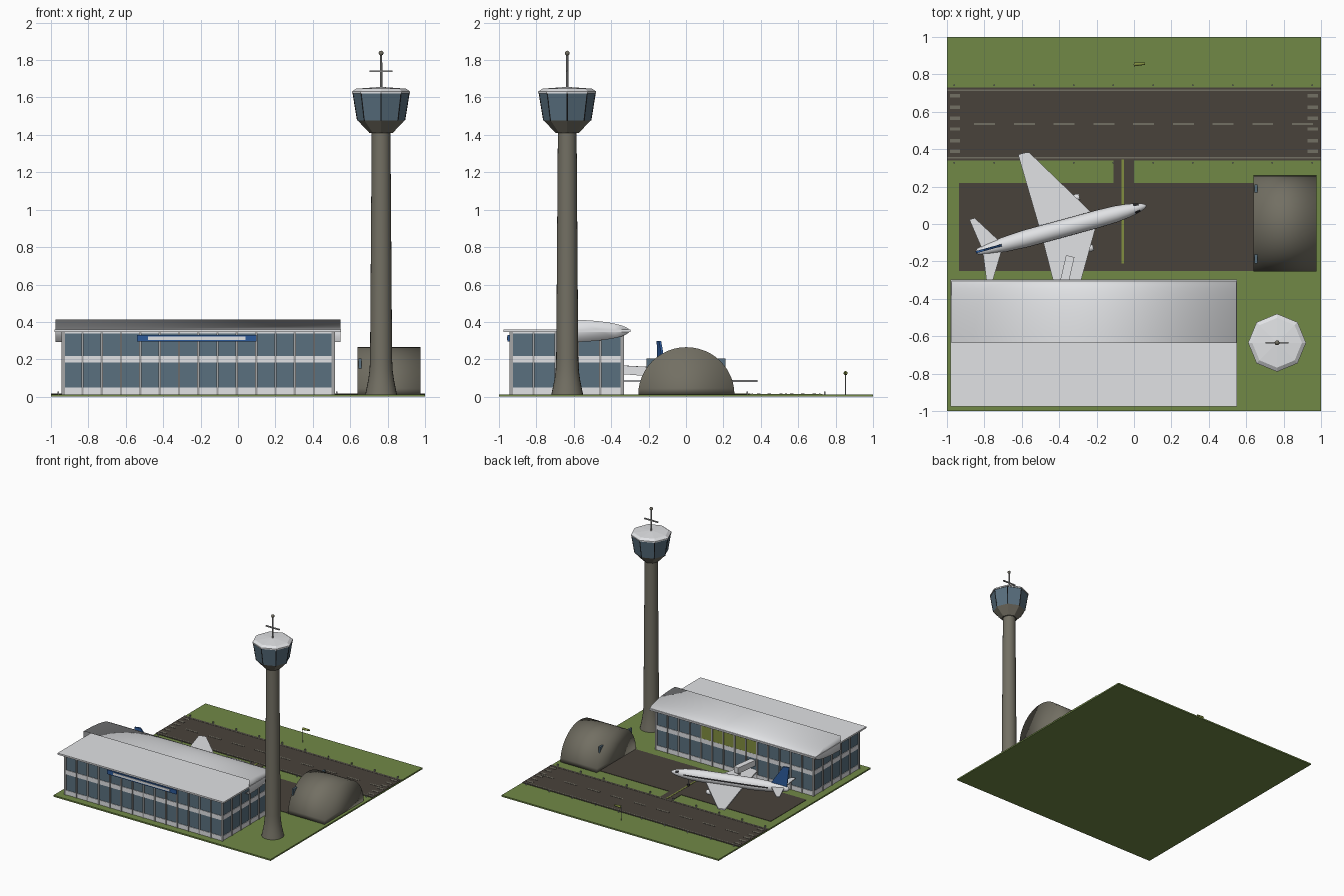
import bpy, bmesh, math
from mathutils import Matrix, Vector

cube = bpy.data.objects.get("Cube")
if cube:
    bpy.data.objects.remove(cube)


def material(name, *rgb):
    m = bpy.data.materials.new(name)
    m.use_nodes = True
    m.diffuse_color = (*rgb, 1)
    m.node_tree.nodes["Principled BSDF"].inputs["Base Color"].default_value = (*rgb, 1)
    return m


grass = material("grass", .165, .25, .062)
asphalt = material("asphalt", .066, .055, .044)
concrete = material("concrete", .17, .16, .125)
glass = material("glass", .1, .16, .21)
white = material("white", .75, .76, .78)
grey = material("grey", .38, .38, .38)
blue = material("blue", .025, .1, .32)
olive = material("olive yellow", .22, .27, .05)
dark = material("dark", .02, .02, .022)


def finish(name, bm, mats, smooth=None, matrix=None):
    """Turn a bmesh into an object; smooth is the sharp-edge angle in degrees."""
    if matrix:
        bm.transform(matrix)
    me = bpy.data.meshes.new(name)
    bm.to_mesh(me)
    bm.free()
    for m in mats if isinstance(mats, list) else [mats]:
        me.materials.append(m)
    if smooth:
        me.polygons.foreach_set("use_smooth", [True] * len(me.polygons))
        if smooth < 180:
            me.set_sharp_from_angle(angle=math.radians(smooth))
    ob = bpy.data.objects.new(name, me)
    bpy.context.scene.collection.objects.link(ob)
    return ob


def boxes(name, items, mat, matrix=None):
    """One object from many (x0, x1, y0, y1, z0, z1) boxes."""
    bm = bmesh.new()
    for x0, x1, y0, y1, z0, z1 in items:
        m = Matrix.Translation(((x0 + x1) / 2, (y0 + y1) / 2, (z0 + z1) / 2))
        bmesh.ops.create_cube(bm, size=1, matrix=m @ Matrix.Diagonal((x1 - x0, y1 - y0, z1 - z0, 1)))
    return finish(name, bm, mat, None, matrix)


def extrude(name, outline, vec, mat, smooth=None, matrix=None, open_if=None):
    bm = bmesh.new()
    f = bm.faces.new([bm.verts.new(p) for p in outline])
    r = bmesh.ops.extrude_face_region(bm, geom=[f], use_keep_orig=True)
    bmesh.ops.translate(bm, vec=vec, verts=[v for v in r["geom"] if isinstance(v, bmesh.types.BMVert)])
    bmesh.ops.recalc_face_normals(bm, faces=bm.faces)
    if open_if:
        bmesh.ops.delete(bm, geom=[f for f in bm.faces if open_if(f)], context="FACES")
    return finish(name, bm, mat, smooth, matrix)


def lathe(name, profile, sides, mats, smooth=None, matrix=None, rule=None):
    """Rings of (height, radius) around local z, capped at both ends."""
    bm = bmesh.new()
    rings = [[bm.verts.new((r * math.cos(a), r * math.sin(a), h))
              for a in (2 * math.pi * i / sides for i in range(sides))] for h, r in profile]
    for a, b in zip(rings, rings[1:]):
        for i in range(sides):
            j = (i + 1) % sides
            bm.faces.new((a[i], a[j], b[j], b[i]))
    bm.faces.new(rings[0][::-1])
    bm.faces.new(rings[-1])
    if rule:
        for f in bm.faces:
            f.material_index = rule(f.calc_center_median())
    return finish(name, bm, mats, smooth, matrix)


def at(x, y, z=0):
    return Matrix.Translation((x, y, z))


# Ground, runway and apron
G = .012
boxes("ground", [(-1, 1, -1, 1, 0, G)], grass)
boxes("runway", [(-1, 1, .34, .73, G, G + .003)], asphalt)
boxes("apron", [(-.935, .64, -.25, .22, G, G + .003), (-.11, 0, .22, .34, G, G + .003)], asphalt)
boxes("taxi_line", [(-.066, -.054, -.21, .345, G, G + .005)], olive)
marks = [(-1, 1, y - .005, y + .005) for y in (.354, .715)]
marks += [(-.855 + .2125 * i, -.743 + .2125 * i, .528, .541) for i in range(9)]
marks += [(x, x + .055, y - .009, y + .009)
          for x in (-.985, .928) for y in (.388, .445, .508, .565, .625, .685)]
boxes("runway_markings", [(*m, G, G + .005) for m in marks], concrete)
boxes("runway_lights", [(x - .004, x + .004, y - .004, y + .004, G, .028)
                        for x in (-.96 + .2125 * i for i in range(10)) for y in (.327, .741)], grey)

# Terminal building
X0, X1, Y0, Y1, TOP = -.935, .51, -.935, -.34, .347
BAYS, SIDE = 14, 5
bay, side = (X1 - X0) / BAYS, (Y1 - Y0) / SIDE
boxes("terminal_glass", [(X0, X1, Y0, Y1, G, TOP)], glass)
e = .004
boxes("terminal_bands", [(X0 - e, X1 + e, Y0 - e, Y1 + e, a, b)
                         for a, b in ((G, .05), (.182, .218), (.338, TOP))], white)
w, e = .006, .009
posts = [(x - w, x + w, y - e, y + e, G, TOP)
         for x in (X0 + bay * i for i in range(BAYS + 1)) for y in (Y0, Y1)]
posts += [(x - e, x + e, y - w, y + w, G, TOP)
          for y in (Y0 + side * i for i in range(SIDE + 1)) for x in (X0, X1)]
boxes("terminal_mullions", posts, grey)
boxes("hall_windows", [(X0 + bay * i + w, X0 + bay * (i + 1) - w, Y1, Y1 + .003, .218, .338)
                       for i in range(5, 10)], olive)
boxes("sign_board", [(-.54, .1, -.955, -.94, .295, .33)], blue)
boxes("sign_stripe", [(-.48, .04, -.958, -.955, .304, .322)], white)

# Terminal roof: flat slab with a vault open to the front
boxes("roof_slab", [(-.98, .55, -.975, -.297, .346, .359)], white)
arc = [math.radians(-90 + 10 * i) for i in range(19)]
extrude("roof_vault", [(-.977, -.635 + .333 * math.cos(t), .352 + .06 * math.sin(t)) for t in arc],
        (1.524, 0, 0), white, 180,
        open_if=lambda f: abs(f.normal.y) > .9 and f.calc_center_median().y < -.63)

# Boarding bridge
turn = at(-.36, -.255) @ Matrix.Rotation(math.radians(-13), 4, "Z")
extrude("boarding_bridge", [(-.023, -.1, .122), (-.023, .085, .108), (-.023, .085, .158), (-.023, -.1, .168)],
        (.046, 0, 0), white, None, turn)
boxes("bridge_leg", [(-.008, .008, .045, .061, G, .115)], grey, turn)

# Hangar
arch = [math.radians(180 * i / 24) for i in range(25)]
extrude("hangar", [(.64, .002 + .257 * math.cos(t), G + .253 * math.sin(t)) for t in arch],
        (.336, 0, 0), concrete, 180)
boxes("hangar_door", [(.645, .66, -.212, .212, G, .205)], glass)

# Control tower
tower = at(.765, -.635)
lathe("tower_shaft", [(G, .085), (.05, .077), (.09, .069), (.14, .062), (.2, .059), (1.42, .05)],
      24, concrete, 40, tower)
lathe("cab_base", [(1.41, .062), (1.478, .126)], 8, concrete, None, tower)
lathe("cab_glass", [(1.478, .126), (1.625, .15)], 8, glass, None, tower)
lathe("cab_roof", [(1.622, .155), (1.632, .155), (1.647, .133), (1.655, .02)], 8, white, None, tower)
bm = bmesh.new()
for i in range(8):
    a = math.pi * i / 4
    lo, hi = (Vector((r * math.cos(a), r * math.sin(a), z)) for r, z in ((.126, 1.478), (.15, 1.625)))
    q = (hi - lo).to_track_quat("Z", "Y").to_matrix().to_4x4()
    bmesh.ops.create_cone(bm, cap_ends=True, segments=4, radius1=.003, radius2=.003,
                          depth=(hi - lo).length, matrix=Matrix.Translation((lo + hi) / 2) @ q)
finish("cab_frames", bm, dark, None, tower)
lathe("mast", [(1.65, .007), (1.83, .006)], 8, grey, 40, tower)
boxes("mast_crossbar", [(-.062, .062, -.005, .005, 1.735, 1.744)], grey, tower)
bm = bmesh.new()
bmesh.ops.create_uvsphere(bm, u_segments=12, v_segments=8, radius=.013)
finish("mast_beacon", bm, concrete, 180, tower @ at(0, 0, 1.837))

# Airliner: local x points to the nose
plane = at(-.385, -.025) @ Matrix.Rotation(math.radians(15.3), 4, "Z")
along = Matrix.Rotation(math.radians(90), 4, "Y")


def fuselage_paint(c):
    up = math.degrees(math.atan2(-c.x, abs(c.y)))
    stripe = 0 < up < 15 and -.31 < c.z < .34
    cockpit = 15 < up < 60 and .40 < c.z < .42
    return 1 if stripe or cockpit else 0


hull = [(-.475, .008), (-.465, .018), (-.42, .028), (-.32, .04), (-.2, .047), (.2, .047), (.3, .044),
        (.36, .037), (.4, .03), (.43, .023), (.455, .013), (.468, .003)]
lathe("fuselage", hull, 24, [white, dark], 60, plane @ at(0, 0, .115) @ along, fuselage_paint)
for s, tag in ((1, "left"), (-1, "right")):
    wing = [(.2, 0), (-.06, .437), (-.075, .444), (-.122, .444), (-.115, 0)]
    extrude(tag + "_wing", [(x, s * y, .078) for x, y in wing], (0, 0, .011), white, None, plane)
    tail = [(-.325, 0), (-.435, .178), (-.465, .178), (-.44, 0)]
    extrude(tag + "_tailplane", [(x, s * y, .122) for x, y in tail], (0, 0, .008), white, None, plane)
    lathe(tag + "_engine", [(0, .011), (.02, .016), (.06, .02), (.085, .017)], 16, white, 40,
          plane @ at(.05, s * .14, .06) @ along)
    lathe(tag + "_wheel", [(-.006, .014), (.006, .014)], 12, dark, 40,
          plane @ at(-.06, s * .045, .029) @ Matrix.Rotation(math.radians(90), 4, "X"))
    boxes(tag + "_gear_strut", [(-.064, -.056, s * .045 - .004, s * .045 + .004, .03, .08)], grey, plane)
extrude("tail_fin", [(-.33, -.006, .145), (-.43, -.006, .298), (-.478, -.006, .298), (-.46, -.006, .13)],
        (0, .012, 0), blue, None, plane)
lathe("nose_wheel", [(-.005, .011), (.005, .011)], 12, dark, 40,
      plane @ at(.33, 0, .026) @ Matrix.Rotation(math.radians(90), 4, "X"))
boxes("nose_gear_strut", [(.326, .334, -.004, .004, .026, .08)], grey, plane)

# Windsock
lathe("windsock_pole", [(G, .003), (.135, .003)], 8, grey, 40, at(0, .853))
lathe("windsock", [(0, .011), (.06, .006)], 10, olive, 40,
      at(0, .853, .126) @ Matrix.Rotation(math.radians(4), 4, "Z") @ along)
